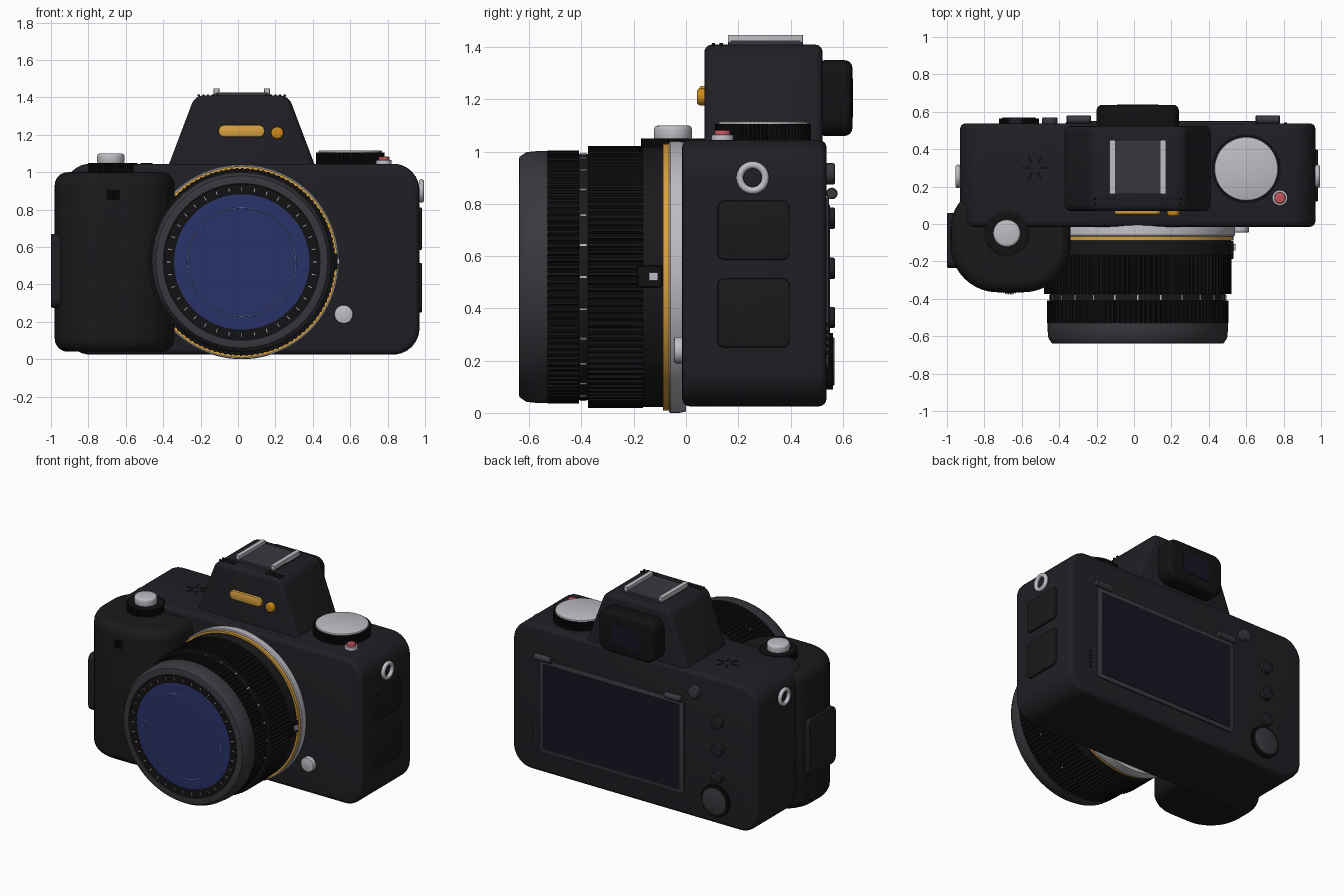
import bpy, bmesh, math
from mathutils import Vector, Matrix

if "Cube" in bpy.data.objects:
    bpy.data.objects.remove(bpy.data.objects["Cube"])

CX, LZ = 0.02, 0.52          # body centre line, lens axis height
COLORS = {
    "body": (0.014, 0.013, 0.017), "grip": (0.010, 0.010, 0.011), "rubber": (0.006, 0.006, 0.007),
    "grey": (0.040, 0.039, 0.047), "silver": (0.52, 0.51, 0.55), "gold": (0.70, 0.36, 0.05),
    "amber": (0.60, 0.25, 0.01), "glass": (0.022, 0.032, 0.14), "coat": (0.20, 0.25, 0.50),
    "screen": (0.008, 0.007, 0.016), "red": (0.55, 0.09, 0.11),
}
MATS = {}
for key, col in COLORS.items():
    MATS[key] = bpy.data.materials.new(key)
    MATS[key].diffuse_color = (*col, 1)


def finish(bm, name, mat):
    bmesh.ops.recalc_face_normals(bm, faces=bm.faces)
    me = bpy.data.meshes.new(name)
    bm.to_mesh(me)
    bm.free()
    me.materials.append(MATS[mat])
    ob = bpy.data.objects.new(name, me)
    bpy.context.collection.objects.link(ob)
    return ob


def round_poly(pts, radii, n=8):
    """Polygon outline with each corner replaced by an arc."""
    pts, out = [Vector(p) for p in pts], []
    for i, p in enumerate(pts):
        r = radii[i] if isinstance(radii, (list, tuple)) else radii
        d1 = (pts[i - 1] - p).normalized()
        d2 = (pts[(i + 1) % len(pts)] - p).normalized()
        half = d1.angle(d2) / 2
        c = p + (d1 + d2).normalized() * (r / math.sin(half))
        a, b = p + d1 * (r / math.tan(half)) - c, p + d2 * (r / math.tan(half)) - c
        out += [c + a.lerp(b, k / n).normalized() * r for k in range(n + 1)]
    return out


def rrect(u0, u1, v0, v1, r, n=8):
    return round_poly([(u0, v0), (u1, v0), (u1, v1), (u0, v1)], r, n)


def circle(u, v, r, n=48):
    return [(u + r * math.cos(2 * math.pi * i / n), v + r * math.sin(2 * math.pi * i / n)) for i in range(n)]


def gear(u, v, r, n, d):
    out = []
    for i in range(n):
        for f, rr in ((0, r - d), (0.2, r), (0.6, r), (0.8, r - d)):
            a = 2 * math.pi * (i + f) / n
            out.append((u + rr * math.cos(a), v + rr * math.sin(a)))
    return out


PLACE = {"x": lambda u, v, w: (w, u, v), "y": lambda u, v, w: (u, w, v), "z": lambda u, v, w: (u, v, w)}


def prism(name, outline, axis, a, b, mat, bevel=0.0, seg=4):
    """Extrude an outline along an axis from a to b, optionally rounding both rims."""
    bm = bmesh.new()
    lo, hi = ([bm.verts.new(PLACE[axis](u, v, w)) for u, v in outline] for w in (a, b))
    caps = [bm.faces.new(lo), bm.faces.new(hi)]
    for i in range(len(lo)):
        bm.faces.new((lo[i - 1], lo[i], hi[i], hi[i - 1]))
    bmesh.ops.recalc_face_normals(bm, faces=bm.faces)
    if bevel:
        edges = [e for f in caps for e in f.edges]
        bmesh.ops.bevel(bm, geom=edges, offset=bevel, segments=seg, profile=0.5, affect='EDGES')
    return finish(bm, name, mat)


def lathe(name, profile, mat, seg=96, closed=True):
    """Revolve (radius, y) points around the lens axis."""
    bm = bmesh.new()
    rings = [[bm.verts.new((CX + r * math.cos(2 * math.pi * i / seg), y, LZ + r * math.sin(2 * math.pi * i / seg)))
              for i in range(seg)] for r, y in profile]
    for j in range(0 if closed else 1, len(rings)):
        p, q = rings[j - 1], rings[j]
        for i in range(seg):
            bm.faces.new((p[i - 1], p[i], q[i], q[i - 1]))
    bmesh.ops.remove_doubles(bm, verts=bm.verts, dist=1e-5)
    return finish(bm, name, mat)


def torus(name, loc, R, r, mat, rot, nu=40, nv=12):
    bm = bmesh.new()
    rows = []
    for i in range(nu):
        a = 2 * math.pi * i / nu
        rows.append([bm.verts.new(((R + r * math.cos(b)) * math.cos(a), (R + r * math.cos(b)) * math.sin(a), r * math.sin(b)))
                     for b in (2 * math.pi * k / nv for k in range(nv))])
    for i in range(nu):
        for k in range(nv):
            bm.faces.new((rows[i - 1][k - 1], rows[i][k - 1], rows[i][k], rows[i - 1][k]))
    bm.transform(Matrix.Translation(loc) @ rot)
    return finish(bm, name, mat)


def boxes(name, mats, size, mat):
    """Many small blocks in one object."""
    bm = bmesh.new()
    for m in mats:
        bmesh.ops.create_cube(bm, size=1, matrix=m @ Matrix.Diagonal((*size, 1)))
    return finish(bm, name, mat)


# Body shell, grip and viewfinder hump
prism("body", rrect(CX - 0.95, CX + 0.95, 0.025, 1.045, 0.14), "y", -0.015, 0.538, "body", 0.03)
prism("grip", round_poly([(-0.98, -0.365), (-0.34, -0.365), (-0.34, 0.2), (-0.98, 0.2)], [0.25, 0.25, 0.1, 0.22], 12),
      "z", 0.04, 1.0, "grip", 0.07, 6)
prism("grip_side_pad", rrect(-0.235, 0.06, 0.275, 0.67, 0.04), "x", -1.0, -0.9, "body", 0.008, 2)
prism("viewfinder_hump", round_poly([(CX - 0.405, 1.0), (CX + 0.405, 1.0), (CX + 0.25, 1.41), (CX - 0.25, 1.41)],
      [0.01, 0.01, 0.07, 0.07]), "y", 0.07, 0.523, "body", 0.03)

# Hump front window and lamp, microphone holes
prism("focus_window", rrect(CX - 0.125, CX + 0.123, 1.188, 1.252, 0.031), "y", 0.052, 0.09, "gold", 0.008, 2)
prism("assist_lamp", circle(0.21, 1.21, 0.033, 32), "y", 0.042, 0.09, "amber", 0.012, 3)
boxes("microphone_holes", [Matrix.Translation((CX + s * (0.13 + 0.025 * i), 0.105 + 0.03 * j, 1.41))
      for s in (-1, 1) for i in range(5) for j in range(2)], (0.012, 0.012, 0.01), "rubber")

# Accessory shoe
prism("shoe_plate", rrect(CX - 0.15, CX + 0.15, 0.16, 0.448, 0.01, 3), "z", 1.40, 1.425, "grey")
for s, side in ((-1, "left"), (1, "right")):
    a, b = sorted((CX + s * 0.12, CX + s * 0.15))
    prism("shoe_rail_" + side, rrect(a, b, 0.16, 0.448, 0.004, 2), "z", 1.42, 1.447, "silver")

# Eyepiece
prism("eyecup", rrect(CX - 0.22, CX + 0.22, 1.06, 1.35, 0.07), "y", 0.5, 0.637, "rubber", 0.03)
prism("eyepiece_window", rrect(CX - 0.11, CX + 0.11, 1.13, 1.28, 0.03), "y", 0.6, 0.64, "screen")

# Lens mount and barrel, ribbed rings and front element
lathe("lens_mount", [(0.40, 0.0), (0.515, 0.0), (0.52, -0.025), (0.52, -0.06), (0.515, -0.066), (0.40, -0.066)], "silver")
lathe("gold_ring", [(0.40, -0.06), (0.511, -0.06), (0.511, -0.088), (0.40, -0.088)], "gold")
lathe("lens_barrel", [(0.37, -0.08), (0.498, -0.08), (0.498, -0.165), (0.47, -0.17), (0.47, -0.54), (0.37, -0.54)], "grip")
prism("focus_ring", gear(CX, LZ, 0.502, 110, 0.012), "y", -0.375, -0.165, "rubber")
prism("aperture_ring", gear(CX, LZ, 0.484, 110, 0.01), "y", -0.53, -0.41, "rubber")
lathe("front_rim", [(0.36, -0.53), (0.483, -0.53), (0.483, -0.56), (0.478, -0.61), (0.46, -0.637),
                    (0.45, -0.64), (0.42, -0.64), (0.415, -0.632), (0.36, -0.632)], "grey")
lathe("name_ring", [(0.416, -0.62), (0.416, -0.636), (0.405, -0.636), (0.362, -0.634), (0.362, -0.62)], "rubber")
lathe("front_glass", [(0.366, -0.632)] + [(0.366 * math.cos(t), -0.632 - 0.006 * math.sin(t))
      for t in (math.pi / 2 * k / 8 for k in range(9))] + [(0, -0.62), (0.366, -0.62)], "glass", closed=False)
torus("coating_ring", (CX, -0.6365, LZ), 0.29, 0.0022, "coat", Matrix.Rotation(math.pi / 2, 4, 'X'), 96, 6)


def around(n, r, y, start=0.0):
    return [Matrix.Translation((CX, y, LZ)) @ Matrix.Rotation(2 * math.pi * i / n + start, 4, 'Y')
            @ Matrix.Translation((0, 0, r)) for i in range(n)]


boxes("front_ticks", around(36, 0.39, -0.635), (0.004, 0.006, 0.02), "silver")
boxes("scale_ticks", around(24, 0.469, -0.393), (0.007, 0.026, 0.012), "silver")
prism("lens_index_block", rrect(-0.188, -0.09, 0.48, 0.565, 0.012, 3), "x", 0.48, 0.532, "rubber", 0.004, 1)
prism("lens_index_mark", rrect(-0.142, -0.108, 0.507, 0.538, 0.003, 2), "x", 0.52, 0.543, "silver")
prism("lens_release", circle(0.565, 0.24, 0.05), "y", -0.045, 0.0, "silver", 0.006, 2)

# Shutter button, front dial, mode dial and record button
prism("shutter_dial", gear(-0.68, -0.05, 0.122, 48, 0.009), "z", 0.98, 1.05, "rubber")
prism("shutter_button", circle(-0.68, -0.05, 0.073), "z", 1.04, 1.10, "silver", 0.015, 3)
prism("front_dial", gear(-0.665, -0.315, 0.063, 28, 0.007), "z", 0.855, 0.905, "rubber")
prism("mode_dial", gear(0.6, 0.295, 0.184, 72, 0.009), "z", 1.03, 1.105, "rubber")
prism("mode_dial_cap", circle(0.6, 0.295, 0.17, 64), "z", 1.09, 1.116, "silver", 0.006, 2)
prism("record_collar", circle(0.78, 0.14, 0.042), "z", 1.03, 1.065, "silver", 0.005, 2)
prism("record_button", circle(0.78, 0.14, 0.03), "z", 1.05, 1.083, "red", 0.006, 2)
boxes("top_speaker_slots", [Matrix.Translation((-0.53, 0.3, 1.045)) @ Matrix.Rotation(math.pi * i / 3, 4, 'Z')
      @ Matrix.Translation((0.05, 0, 0)) for i in range(6)], (0.045, 0.014, 0.006), "rubber")

# Strap lugs on both ends
for s, side in ((-1, "left"), (1, "right")):
    torus("strap_lug_" + side, (CX + s * 0.961, 0.255, 0.9), 0.049, 0.014, "silver", Matrix.Rotation(math.pi / 2, 4, 'Y'))

# Port doors
for i, (z0, z1) in enumerate(((0.585, 0.812), (0.25, 0.515))):
    prism("port_door_%d" % (i + 1), rrect(0.12, 0.397, z0, z1, 0.03), "x", 0.94, 0.984, "grip", 0.006, 2)

# Rear screen with hinges
prism("screen_frame", rrect(-0.365, 0.755, 0.17, 0.825, 0.02), "y", 0.5, 0.548, "grey", 0.006, 2)
prism("screen_panel", rrect(-0.335, 0.725, 0.2, 0.795, 0.01), "y", 0.52, 0.551, "screen")
for x, side in ((-0.295, "left"), (0.715, "right")):
    prism("screen_hinge_" + side, circle(0.558, 0.84, 0.022, 24), "x", x - 0.065, x + 0.065, "grey", 0.004, 1)

# Rear buttons, control wheel and speaker holes
for i, (x, z) in enumerate(((-0.45, 0.915), (-0.63, 0.745), (-0.63, 0.553), (-0.63, 0.365))):
    prism("rear_button_%d" % (i + 1), circle(x, z, 0.041, 32), "y", 0.52, 0.57, "grey" if i == 0 else "body", 0.006, 2)
prism("control_wheel", gear(-0.615, 0.197, 0.108, 48, 0.006), "y", 0.52, 0.563, "rubber")
prism("control_wheel_pad", circle(-0.615, 0.197, 0.092), "y", 0.55, 0.569, "grey", 0.005, 2)
boxes("rear_speaker_holes", [Matrix.Translation((0.81, 0.538, 0.23 + 0.027 * i)) for i in range(5)],
      (0.014, 0.01, 0.014), "rubber")

# Smooth shading with crisp edges
bpy.ops.object.select_all(action='SELECT')
bpy.context.view_layer.objects.active = bpy.data.objects["body"]
bpy.ops.object.shade_smooth_by_angle(angle=math.radians(32))

for m in bpy.data.materials:
    if m.users and not m.is_grease_pencil:
        m.use_nodes = True
        m.node_tree.nodes["Principled BSDF"].inputs["Base Color"].default_value = m.diffuse_color
